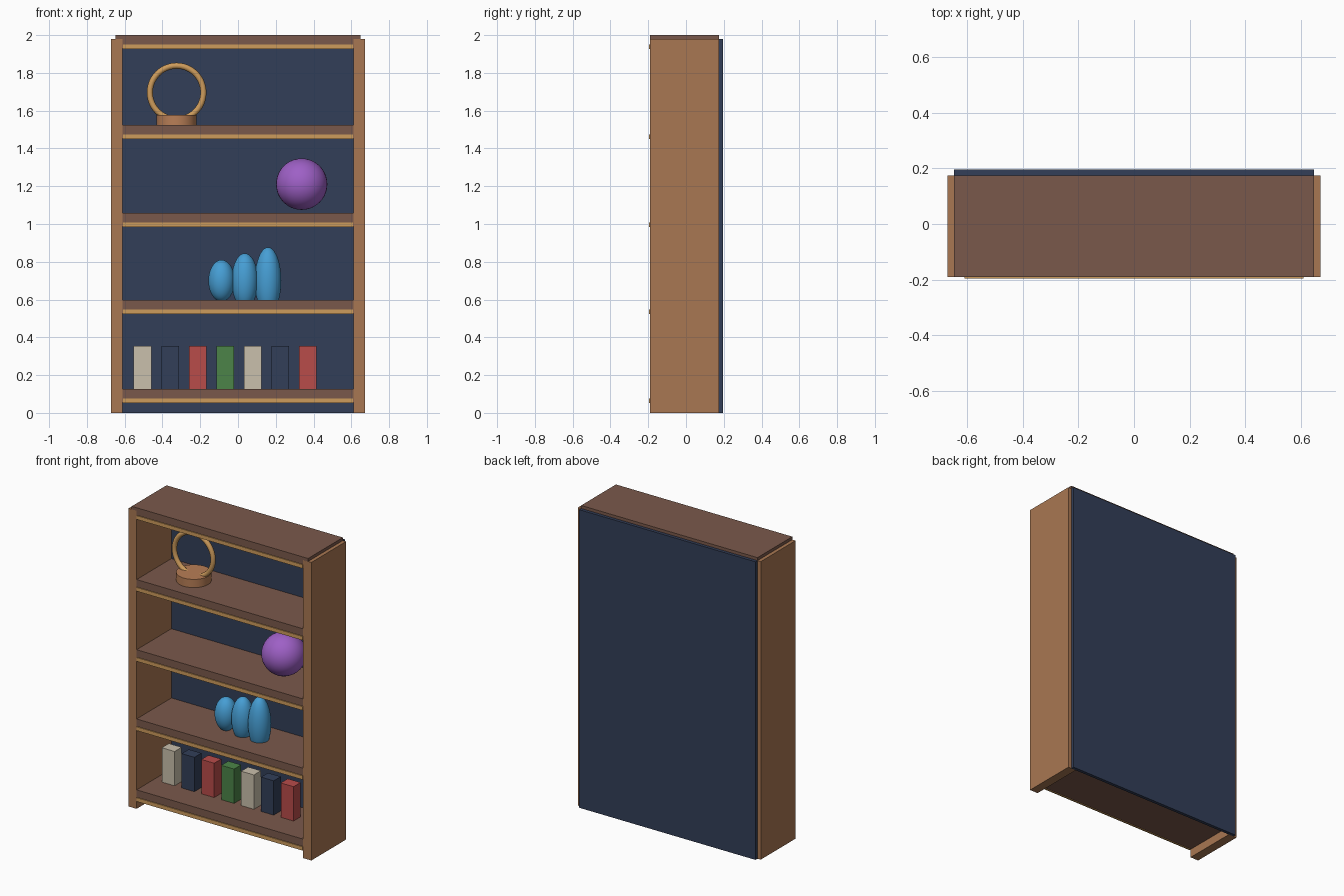
import bpy

cube = bpy.data.objects.get("Cube")
if cube:
    bpy.data.objects.remove(cube, do_unlink=True)


def material(name, rgb):
    """Flat colour from 0-255 sRGB values."""
    lin = [((c / 255 + 0.055) / 1.055) ** 2.4 for c in rgb] + [1.0]
    m = bpy.data.materials.new(name)
    m.use_nodes = True
    m.diffuse_color = lin
    node = next(n for n in m.node_tree.nodes if n.type == "BSDF_PRINCIPLED")
    node.inputs["Base Color"].default_value = lin
    return m


oak = material("oak", (169, 119, 82))
walnut = material("walnut", (122, 89, 75))
navy = material("navy", (50, 62, 88))
gold = material("gold", (206, 156, 92))
copper = material("copper", (184, 126, 86))
purple = material("purple", (158, 96, 198))
blue = material("blue", (70, 158, 212))
cream = material("cream", (202, 192, 172))
red = material("red", (184, 76, 74))
green = material("green", (76, 132, 72))


def finish(name, mat, smooth=False):
    ob = bpy.context.object
    ob.name = name
    ob.data.materials.append(mat)
    if smooth:
        bpy.ops.object.shade_smooth_by_angle()
    return ob


def box(name, mat, x, y, z):
    """Box from (min, max) ranges on each axis."""
    bpy.ops.mesh.primitive_cube_add(size=1, location=[sum(r) / 2 for r in (x, y, z)])
    bpy.context.object.scale = [r[1] - r[0] for r in (x, y, z)]
    bpy.ops.object.transform_apply(location=False, rotation=False, scale=True)
    return finish(name, mat)


def ball(name, mat, location, radii):
    bpy.ops.mesh.primitive_uv_sphere_add(segments=32, ring_count=20, radius=1, location=location)
    bpy.context.object.scale = radii
    bpy.ops.object.transform_apply(location=False, rotation=False, scale=True)
    return finish(name, mat, smooth=True)


FRONT, REAR, INNER = -0.19, 0.175, 0.612

# Case: two sides, back panel and top board
for name, s in (("left_side", 1), ("right_side", -1)):
    box(name, oak, sorted((s * INNER, s * 0.672)), (FRONT, REAR), (0, 1.98))
box("back_panel", navy, (-0.648, 0.648), (REAR, 0.196), (0, 1.98))
box("top_board", walnut, (-INNER, INNER), (FRONT, REAR), (1.93, 1.985))
box("top_cap", walnut, (-0.648, 0.648), (FRONT, REAR), (1.975, 2.0))

# Shelves, and a thin trim strip along the lower front edge of each board
shelf_tops = [0.126, 0.597, 1.057, 1.523]
for i, top in enumerate(shelf_tops):
    box(f"shelf_{i + 1}", walnut, (-INNER, INNER), (FRONT, REAR), (top - 0.07, top))
for i, top in enumerate(shelf_tops + [2.0]):
    box(f"shelf_trim_{i + 1}", gold, (-0.61, 0.61), (-0.196, FRONT + 0.004),
        (top - 0.074, top - 0.049))

# Row of books on the lowest shelf
for i, mat in enumerate((cream, navy, red, green, cream, navy, red)):
    x = -0.505 + i * 0.1458
    box(f"book_{i + 1}", mat, (x - 0.047, x + 0.047), (-0.012, 0.062), (0.126, 0.354))

# Cluster of three rounded vases, rising to the left
for i, (x, half) in enumerate(((-0.087, 0.11), (0.036, 0.145), (0.159, 0.177))):
    ball(f"vase_{i + 1}", blue, (x, 0, 0.70), (0.07, 0.07, half))

# Round ornament
ball("globe", purple, (0.337, 0, 1.211), (0.136, 0.136, 0.136))

# Upright ring on a round base
bpy.ops.mesh.primitive_cylinder_add(vertices=40, radius=0.106, depth=0.055,
                                    location=(-0.325, 0, 1.55))
finish("ring_base", copper, smooth=True)
bpy.ops.mesh.primitive_torus_add(major_radius=0.142, minor_radius=0.016,
                                 major_segments=48, minor_segments=14,
                                 location=(-0.325, 0, 1.696), rotation=(1.5708, 0, 0))
finish("ring", gold, smooth=True)
